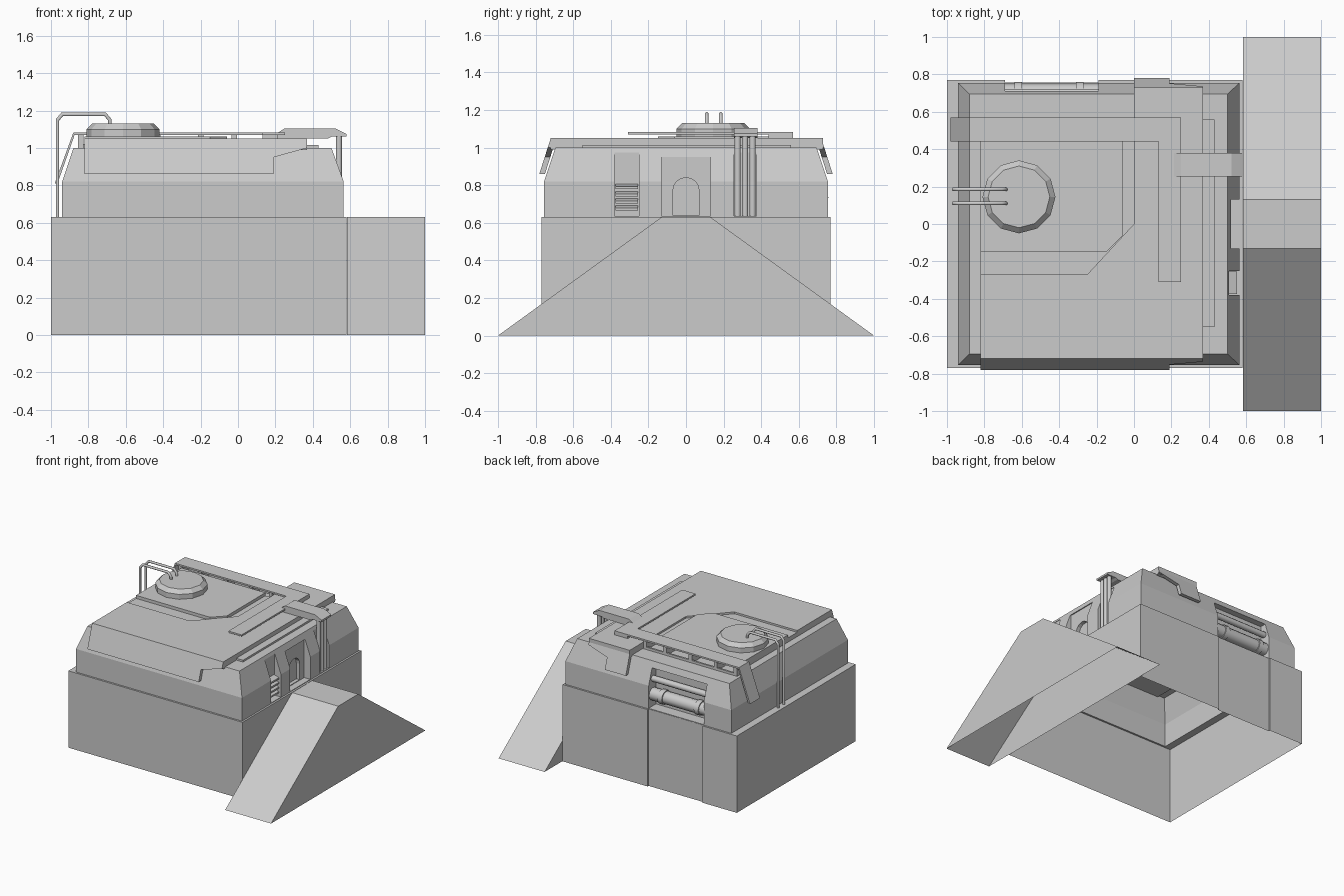
import bpy, bmesh, math
from mathutils import Vector

if "Cube" in bpy.data.objects:
    bpy.data.objects.remove(bpy.data.objects["Cube"], do_unlink=True)

GREY = (0.6, 0.6, 0.6, 1)
mat = bpy.data.materials.new("plain grey")
mat.use_nodes = True
mat.diffuse_color = GREY
mat.node_tree.nodes["Principled BSDF"].inputs["Base Color"].default_value = GREY


def finish(bm, name):
    bmesh.ops.recalc_face_normals(bm, faces=bm.faces)
    me = bpy.data.meshes.new(name)
    bm.to_mesh(me)
    bm.free()
    me.materials.append(mat)
    ob = bpy.data.objects.new(name, me)
    bpy.context.collection.objects.link(ob)
    return ob


def prism(name, points, offset):
    """Planar outline pushed along an offset into a solid."""
    bm = bmesh.new()
    face = bm.faces.new([bm.verts.new(p) for p in points])
    ext = bmesh.ops.extrude_face_region(bm, geom=[face], use_keep_orig=True)
    moved = [v for v in ext["geom"] if isinstance(v, bmesh.types.BMVert)]
    bmesh.ops.translate(bm, verts=moved, vec=offset)
    return finish(bm, name)


def plate(name, outline, z0, z1):
    return prism(name, [(x, y, z0) for x, y in outline], (0, 0, z1 - z0))


def box(name, x, y, z):
    (a, b), (c, d) = x, y
    return plate(name, [(a, c), (b, c), (b, d), (a, d)], *z)


def loft(name, rings):
    bm = bmesh.new()
    loops = [[bm.verts.new(p) for p in ring] for ring in rings]
    n = len(loops[0])
    for lo, hi in zip(loops, loops[1:]):
        for i in range(n):
            j = (i + 1) % n
            bm.faces.new((lo[i], lo[j], hi[j], hi[i]))
    bm.faces.new(loops[0])
    bm.faces.new(loops[-1])
    return finish(bm, name)


def tube(name, path, r, sides=8):
    """Rods and bent pipes lying in one plane, with mitred rings."""
    path = [Vector(p) for p in path]
    steps = [(b - a).normalized() for a, b in zip(path, path[1:])]
    flat = next((steps[0].cross(s) for s in steps if steps[0].cross(s).length > 0.01),
                steps[0].orthogonal()).normalized()
    rings = []
    for i, p in enumerate(path):
        t0, t1 = steps[max(i - 1, 0)], steps[min(i, len(steps) - 1)]
        side = flat.cross((t0 + t1).normalized()) / max(0.5, math.cos(t0.angle(t1) / 2))
        rings.append([p + r * (math.cos(a) * flat + math.sin(a) * side)
                      for a in (math.tau * (k + 0.5) / sides for k in range(sides))])
    ob = loft(name, rings)
    bpy.context.view_layer.objects.active = ob
    ob.select_set(True)
    bpy.ops.object.shade_smooth_by_angle(angle=math.radians(50))
    ob.select_set(False)
    return ob


# Base and chamfered upper body
def rect(x0, x1, h, z):
    return [(x0, -h, z), (x1, -h, z), (x1, h, z), (x0, h, z)]


body = loft("building_shell", [
    rect(-1, 0.58, 0.77, 0), rect(-1, 0.58, 0.77, 0.63),
    rect(-0.94, 0.565, 0.755, 0.63), rect(-0.94, 0.565, 0.755, 0.82),
    rect(-0.88, 0.50, 0.695, 1.0)])

# Recesses for the doorway, louvres, pipes and rear window
door_arc = [(0.07 * math.cos(a), 0.77 + 0.07 * math.sin(a))
            for a in (math.pi * k / 8 for k in range(9))]
door = [(0.07, 0.64)] + door_arc + [(-0.07, 0.64)]
cutters = [
    box("cut_doorway", (0.51, 0.7), (-0.13, 0.13), (0.635, 0.95)),
    prism("cut_door", [(0.48, y, z) for y, z in door], (0.1, 0, 0)),
    box("cut_louvres", (0.505, 0.7), (-0.38, -0.25), (0.635, 0.975)),
    box("cut_pipes", (0.505, 0.7), (0.255, 0.375), (0.635, 0.975)),
    box("cut_window", (-0.69, -0.19), (0.66, 0.9), (0.635, 0.95)),
    box("cut_rear_slot", (-0.69, -0.19), (0.757, 0.9), (-0.1, 0.7)),
]
bpy.context.view_layer.objects.active = body
for c in cutters:
    c.hide_render = True
    m = body.modifiers.new(c.name, "BOOLEAN")
    m.operation, m.solver, m.object = "DIFFERENCE", "EXACT", c
    bpy.ops.object.modifier_apply(modifier=m.name)
    bpy.data.objects.remove(c, do_unlink=True)


def open_bottom(ob):
    bm = bmesh.new()
    bm.from_mesh(ob.data)
    under = [f for f in bm.faces if f.calc_center_median().z < 0.001]
    bmesh.ops.delete(bm, geom=under, context="FACES")
    bm.to_mesh(ob.data)
    bm.free()


# Double-sided ramp
ramp = prism("ramp", [(0.583, y, z) for y, z in
                      ((-1, 0), (1, 0), (0.13, 0.63), (-0.13, 0.63))], (0.417, 0, 0))
open_bottom(body)
open_bottom(ramp)

# Roof slab with folded front and rear flaps
plate("roof_slab", [(-0.82, -0.72), (0.37, -0.72), (0.37, 0.73), (0, 0.73),
                    (0, 0), (-0.25, -0.27), (-0.82, -0.27)], 0.99, 1.05)
for name, side, x0 in (("front_flap", -1, -0.82), ("rear_flap", 1, 0)):
    outline = [(x0, 1.05), (x0, 0.86), (0.19, 0.86), (0.19, 0.95), (0.37, 1.0), (0.37, 1.05)]
    prism(name, [(x, side * (0.72 + 0.32 * (1.05 - z)), z) for x, z in outline],
          (0, -side * 0.03, 0))
plate("roof_panel", [(-0.82, -0.15), (-0.15, -0.15), (-0.06, -0.06),
                     (-0.06, 0.44), (-0.82, 0.44)], 0.99, 1.06)
plate("roof_infill", [(-0.82, -0.27), (-0.25, -0.27), (0, 0), (0, 0.44), (-0.82, 0.44)],
      0.99, 1.035)
box("edge_strip", (0.36, 0.43), (-0.55, 0.56), (0.99, 1.015))

# Raised band with a folded end and supports
plate("roof_band", [(-0.88, 0.44), (0.13, 0.44), (0.13, -0.31), (0.25, -0.31),
                    (0.25, 0.57), (-0.88, 0.57)], 1.07, 1.083)
prism("band_fold", [(x, 0.44, z) for x, z in
                    ((-0.88, 1.083), (-0.98, 0.81), (-0.965, 0.81), (-0.875, 1.065))],
      (0, 0.13, 0))
box("band_end", (0.13, 0.25), (0.44, 0.57), (1.04, 1.075))
for x in (-0.84, -0.66, -0.43, -0.2, -0.02):
    box("band_post", (x - 0.015, x + 0.015), (0.45, 0.56), (0.99, 1.075))
box("band_rail", (-0.84, -0.02), (0.545, 0.56), (0.99, 1.02))

# Faceted roof tank
def ring(r, z, n=12):
    return [(-0.615 + r * math.cos(math.tau * k / n), 0.145 + r * math.sin(math.tau * k / n), z)
            for k in range(n)]


loft("roof_tank", [ring(0.195, 1.0), ring(0.195, 1.10), ring(0.165, 1.13)])

# Bent pipes from the tank to the ledge
for y in (0.11, 0.185):
    tube("tank_pipe", [(-0.685, y, 1.1), (-0.685, y, 1.15), (-0.71, y, 1.18),
                       (-0.94, y, 1.18), (-0.965, y, 1.15), (-0.965, y, 0.63)], 0.01)

# Vertical pipes under a canopy
for y in (0.275, 0.315, 0.355):
    tube("wall_pipe", [(0.54, y, 0.63), (0.54, y, 1.07)], 0.017)
prism("pipe_canopy", [(x, 0.255, z) for x, z in
                      ((0.21, 1.05), (0.21, 1.08), (0.25, 1.105), (0.52, 1.105),
                       (0.58, 1.075), (0.58, 1.06), (0.5, 1.06), (0.48, 1.05))],
      (0, 0.125, 0))

# Louvre slats
for k in range(4):
    z = 0.665 + 0.038 * k
    prism("louvre", [(x, -0.375, z + dz) for x, dz in
                     ((0.5, 0.015), (0.5, 0.028), (0.55, 0.013), (0.55, 0))], (0, 0.12, 0))

# Rear window pipework
tube("rear_tank", [(-0.69, 0.70, 0.735), (-0.19, 0.70, 0.735)], 0.05, 12)
for x in (-0.62, -0.29):
    tube("rear_collar", [(x - 0.02, 0.70, 0.735), (x + 0.02, 0.70, 0.735)], 0.058, 12)
tube("rear_bar", [(-0.69, 0.70, 0.86), (-0.19, 0.70, 0.86)], 0.025)
